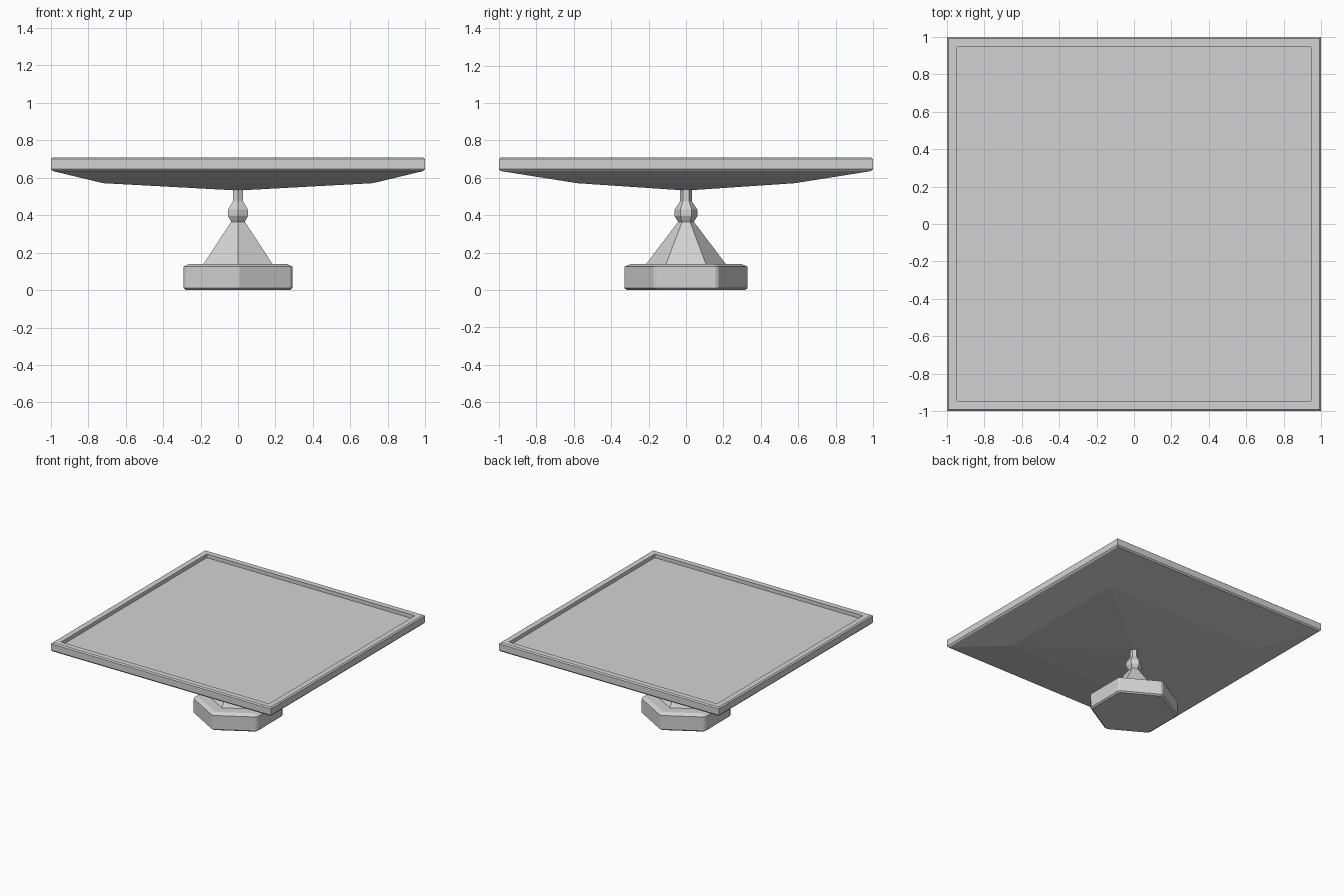
import bpy, bmesh
from math import cos, sin, pi, sqrt

cube = bpy.data.objects.get("Cube")
if cube:
    bpy.data.objects.remove(cube, do_unlink=True)

GREY = (0.65, 0.65, 0.65, 1.0)
mat = bpy.data.materials.new("light_grey")
mat.use_nodes = True
mat.diffuse_color = GREY
mat.node_tree.nodes["Principled BSDF"].inputs["Base Color"].default_value = GREY


def loft(name, rings, sides, phase, scale=1.0, corner_bevel=0.0):
    """Join stacked polygon rings (x radius, y radius, z), capping both ends."""
    bm = bmesh.new()
    loops = []
    for rx, ry, z in rings:
        if rx == 0:
            loops.append([bm.verts.new((0, 0, z))] * sides)
            continue
        angles = [phase + 2 * pi * i / sides for i in range(sides)]
        loops.append([bm.verts.new((rx * scale * cos(a), ry * scale * sin(a), z))
                      for a in angles])
    for low, high in zip(loops, loops[1:]):
        for i in range(sides):
            j = (i + 1) % sides
            corners = dict.fromkeys((low[i], low[j], high[j], high[i]))
            bm.faces.new(list(corners))
    for loop in (loops[0], loops[-1]):
        if len(set(loop)) > 2:
            bm.faces.new(loop)
    bmesh.ops.recalc_face_normals(bm, faces=bm.faces)

    # Soften the upright corners
    if corner_bevel:
        upright = [e for e in bm.edges
                   if abs(e.verts[0].co.z - e.verts[1].co.z) > 0.001]
        bmesh.ops.bevel(bm, geom=upright, offset=corner_bevel, segments=1,
                        profile=0.5, affect='EDGES')
        bmesh.ops.recalc_face_normals(bm, faces=bm.faces)

    mesh = bpy.data.meshes.new(name)
    bm.to_mesh(mesh)
    bm.free()
    mesh.materials.append(mat)
    obj = bpy.data.objects.new(name, mesh)
    bpy.context.collection.objects.link(obj)
    return obj


def hexagon(name, profile, bevel=0.0):
    """Six-sided turned part with corners pointing front and back."""
    return loft(name, [(r, r, z) for r, z in profile], 6, pi / 2,
                corner_bevel=bevel)


# Chamfered foot
hexagon("base", [(0.322, 0), (0.335, 0.01), (0.335, 0.125), (0.30, 0.14)], 0.01)

# Tapering pedestal, knob and neck
hexagon("pedestal", [(0.213, 0.139), (0.042, 0.365)])
hexagon("knob", [(0.042, 0.365), (0.061, 0.395), (0.061, 0.43), (0.031, 0.475)])
hexagon("neck", [(0.031, 0.475), (0.031, 0.55)])

# Square tray with a raised rim and a shallow pointed underside
loft("tray", [(0.945, 0.945, 0.678), (0.945, 0.945, 0.708), (0.99, 0.99, 0.708),
              (1, 1, 0.70), (1, 1, 0.647), (0.99, 0.99, 0.636),
              (0.72, 0.58, 0.571), (0, 0, 0.532)], 4, pi / 4, sqrt(2))
